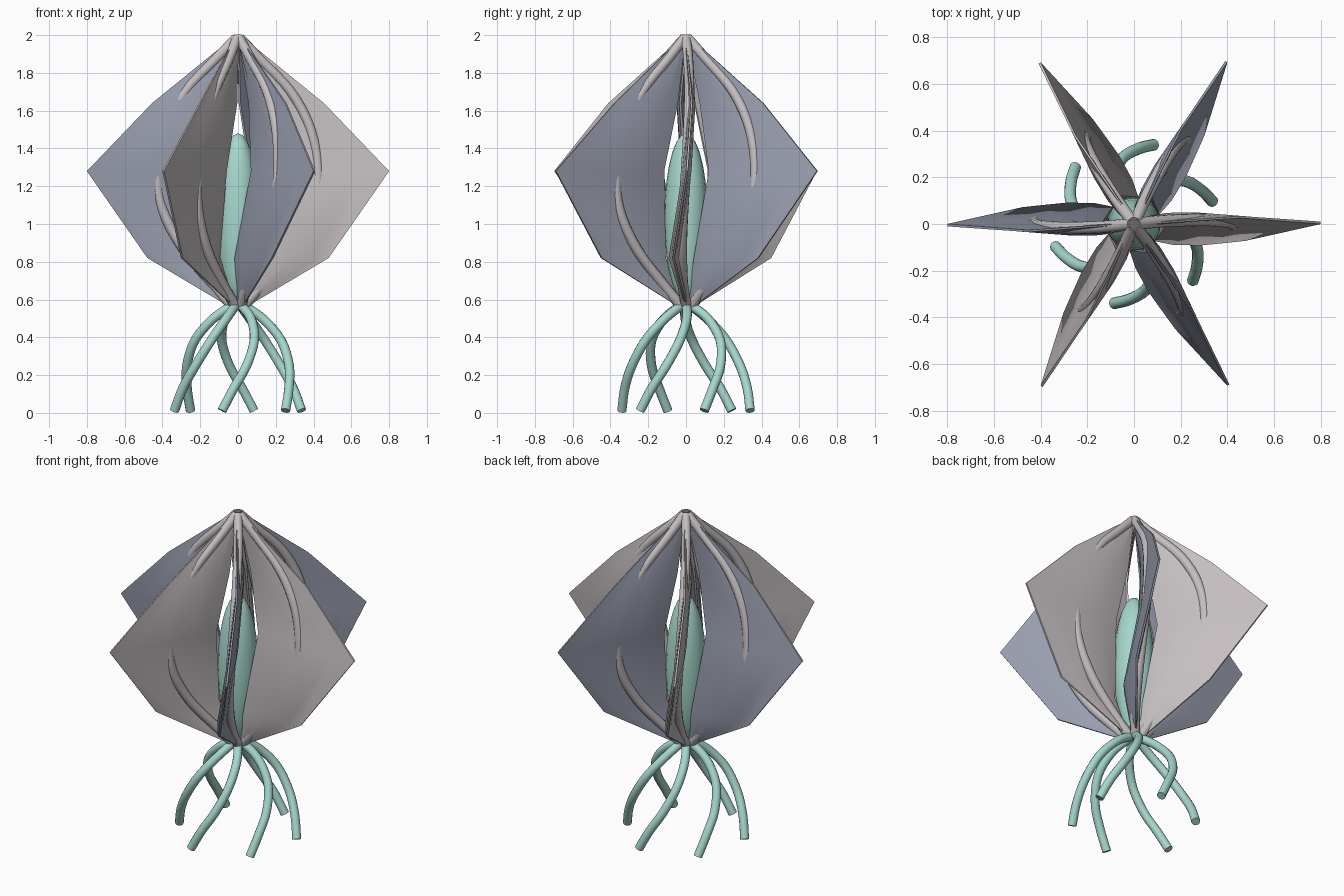
import bpy, bmesh, math
from mathutils import Vector, Matrix

if "Cube" in bpy.data.objects:
    bpy.data.objects.remove(bpy.data.objects["Cube"])


def material(name, rgb):
    m = bpy.data.materials.new(name)
    m.diffuse_color = (*rgb, 1)
    m.use_nodes = True
    m.node_tree.nodes["Principled BSDF"].inputs["Base Color"].default_value = m.diffuse_color
    return m


PALE = material("pale_warm_grey", (0.56, 0.52, 0.53))
BLUE = material("slate_blue", (0.33, 0.355, 0.44))
TEAL = material("soft_teal", (0.38, 0.68, 0.61))
DARK = material("dark_grey", (0.16, 0.15, 0.16))


def finish(bm, name, mat, angle=40):
    bmesh.ops.recalc_face_normals(bm, faces=bm.faces)
    me = bpy.data.meshes.new(name)
    bm.to_mesh(me)
    bm.free()
    me.materials.append(mat)
    ob = bpy.data.objects.new(name, me)
    bpy.context.collection.objects.link(ob)
    bpy.ops.object.select_all(action='DESELECT')
    ob.select_set(True)
    bpy.context.view_layer.objects.active = ob
    bpy.ops.object.shade_smooth_by_angle(angle=math.radians(angle))
    return ob


def loft(rings, name, mat, angle=40):
    """Skin a list of closed rings and cap both ends."""
    bm = bmesh.new()
    loops = [[bm.verts.new(p) for p in ring] for ring in rings]
    n = len(loops[0])
    for a, b in zip(loops, loops[1:]):
        for i in range(n):
            bm.faces.new((a[i], a[(i + 1) % n], b[(i + 1) % n], b[i]))
    bm.faces.new(loops[0][::-1])
    bm.faces.new(loops[-1])
    return finish(bm, name, mat, angle)


def smooth_path(pts, steps=4):
    """Catmull-Rom through the given points."""
    pts = [Vector(p) for p in pts]
    ext = [2 * pts[0] - pts[1]] + pts + [2 * pts[-1] - pts[-2]]
    out = []
    for i in range(len(pts) - 1):
        a, b, c, d = ext[i:i + 4]
        for s in range(steps):
            t = s / steps
            out.append(0.5 * (2 * b + (c - a) * t + (2 * a - 5 * b + 4 * c - d) * t * t
                              + (3 * b - a - 3 * c + d) * t ** 3))
    return out + [pts[-1]]


def tube(pts, radii, name, mat, sides=12):
    path = smooth_path(pts)
    rings, u = [], None
    for i, p in enumerate(path):
        t = (path[min(i + 1, len(path) - 1)] - path[max(i - 1, 0)]).normalized()
        u = t.orthogonal() if u is None else u
        u = (u - t * u.dot(t)).normalized()
        v = t.cross(u)
        f = i / (len(path) - 1)
        r = radii[0] + (radii[1] - radii[0]) * f
        rings.append([p + r * (u * math.cos(a) + v * math.sin(a))
                      for a in (2 * math.pi * k / sides for k in range(sides))])
    return loft(rings, name, mat)


# Fin levels: height, inner radius, outer radius, sideways shift, half thickness
FIN = [(0.57, 0.01, 0.06, 0.0, 0.015),
       (0.82, 0.09, 0.48, -0.066, 0.026),
       (1.28, 0.14, 0.80, 0.005, 0.024),
       (1.64, 0.07, 0.455, 0.03, 0.02),
       (1.985, 0.004, 0.03, 0.0, 0.012)]
# Lens cross-section: fraction along the fin, fraction of the thickness
LENS = [(0, 0.3), (0.2, 0.9), (0.5, 1), (0.8, 0.55), (1, 0.22)]
LENS += [(f, -w) for f, w in reversed(LENS)]
# Rib path in the fin plane: radius, sideways shift, height
RIB = [(0.01, 0, 1.985), (0.12, 0.012, 1.87), (0.28, 0.018, 1.70), (0.385, 0.012, 1.50),
       (0.425, 0.0, 1.28), (0.40, -0.014, 1.08), (0.29, -0.022, 0.87), (0.13, -0.016, 0.68),
       (0.04, 0.0, 0.575)]

for k in range(6):
    turn = Matrix.Rotation(k * math.pi / 3, 3, 'Z')
    # Alternating pale and blue fins
    rings = [[turn @ Vector((a + (b - a) * f, s + w * h, z)) for f, w in LENS]
             for z, a, b, s, h in FIN]
    loft(rings, f"fin_{k}", BLUE if k % 2 else PALE, 35)
    # Rib running through each fin
    tube([turn @ Vector(p) for p in RIB], (0.026, 0.028), f"rib_{k}", PALE)

# Swirling tentacles: radius, height, angle before the end
TENTACLE = [(0.02, 0.575, 50), (0.13, 0.50, 46), (0.23, 0.385, 36),
            (0.29, 0.25, 23), (0.325, 0.13, 10), (0.35, 0.012, 0)]
for k in range(6):
    pts = []
    for r, z, d in TENTACLE:
        a = math.radians(16 + 60 * k + d)
        pts.append((r * math.cos(a), r * math.sin(a), z))
    tube(pts, (0.025, 0.025), f"tentacle_{k}", TEAL)

# Glowing inner core
bm = bmesh.new()
bmesh.ops.create_uvsphere(bm, u_segments=20, v_segments=14, radius=1)
bmesh.ops.transform(bm, verts=bm.verts,
                    matrix=Matrix.Translation((0, 0, 1.03)) @ Matrix.Diagonal((0.115, 0.115, 0.45, 1)))
finish(bm, "core", TEAL)

# Small cap at the crown
bm = bmesh.new()
bmesh.ops.create_cone(bm, cap_ends=True, segments=16, radius1=0.034, radius2=0.026, depth=0.025,
                      matrix=Matrix.Translation((0, 0, 1.9875)))
finish(bm, "crown_cap", PALE)
bm = bmesh.new()
bmesh.ops.create_cone(bm, cap_ends=True, segments=16, radius1=0.024, radius2=0.022, depth=0.006,
                      matrix=Matrix.Translation((0, 0, 2.0)))
finish(bm, "crown_disc", DARK)
